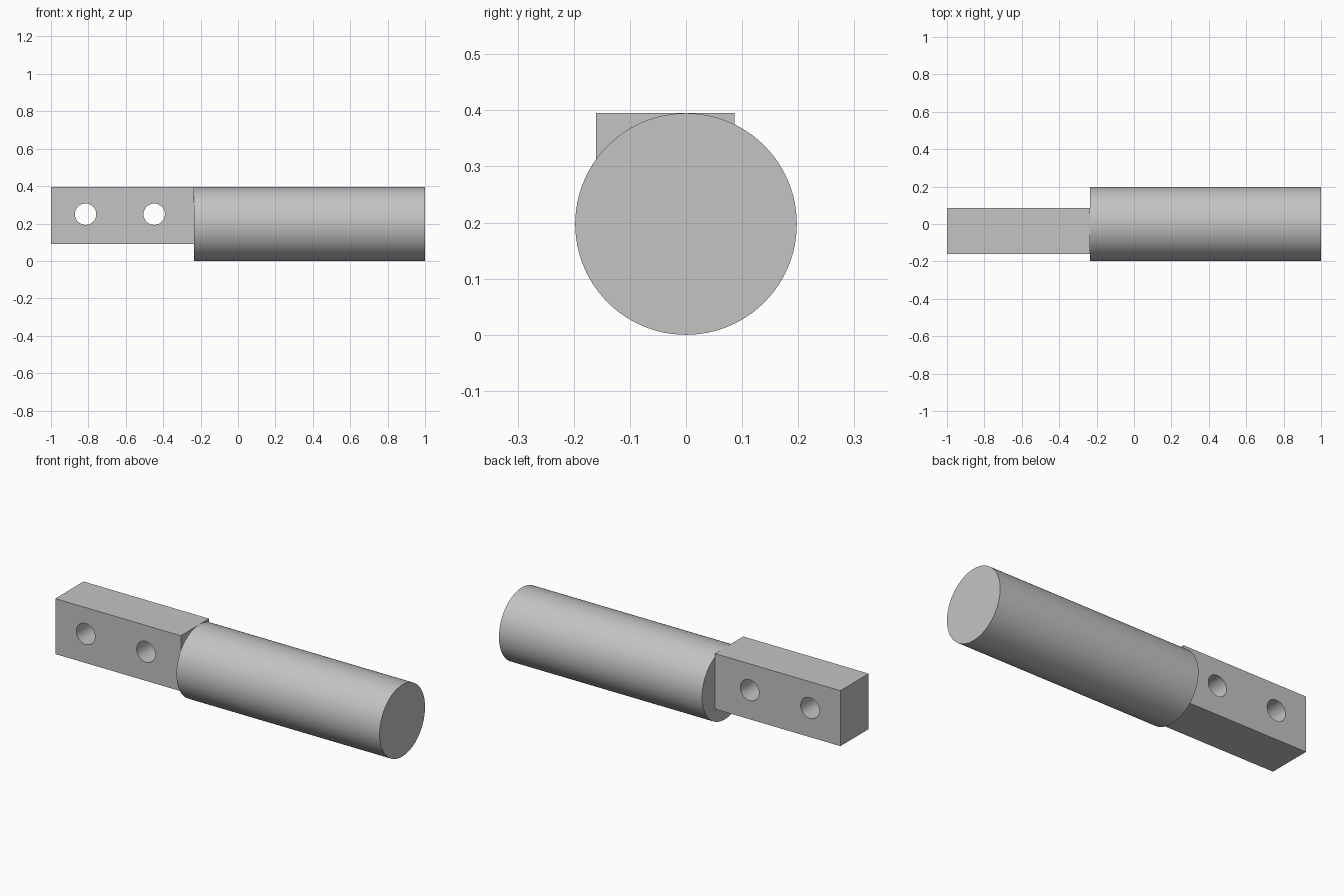
import bpy
from math import pi, radians

default = bpy.data.objects.get("Cube")
if default:
    bpy.data.objects.remove(default, do_unlink=True)

# Single grey material
grey = bpy.data.materials.new("plain grey")
grey.use_nodes = True
colour = (0.55, 0.55, 0.55, 1)
grey.diffuse_color = colour
grey.node_tree.nodes["Principled BSDF"].inputs["Base Color"].default_value = colour

RADIUS = 0.1975
SHOULDER = -0.236  # where the bar meets the round shaft


def finish(obj, name):
    obj.name = name
    obj.data.materials.clear()
    obj.data.materials.append(grey)
    bpy.ops.object.select_all(action="DESELECT")
    obj.select_set(True)
    bpy.context.view_layer.objects.active = obj
    bpy.ops.object.shade_smooth_by_angle(angle=radians(30))


def cylinder(radius, length, location, rotation):
    bpy.ops.mesh.primitive_cylinder_add(vertices=96, radius=radius, depth=length,
                                        location=location, rotation=rotation)
    return bpy.context.object


# Round shaft lying along x
shaft = cylinder(RADIUS, 1 - SHOULDER, ((1 + SHOULDER) / 2, 0, RADIUS), (0, pi / 2, 0))
finish(shaft, "round_shaft")

# Square bar, set off centre and flush with the top of the shaft
low, high = (-1, -0.16, 0.09), (SHOULDER, 0.086, 2 * RADIUS)
bpy.ops.mesh.primitive_cube_add(size=1, location=[(a + b) / 2 for a, b in zip(low, high)])
bar = bpy.context.object
bar.scale = [b - a for a, b in zip(low, high)]
bpy.ops.object.transform_apply(location=False, rotation=False, scale=True)

# Two bolt holes through the bar
for x in (-0.815, -0.448):
    cutter = cylinder(0.057, 1, (x, 0, 0.25), (pi / 2, 0, 0))
    cutter.hide_render = True
    cut = bar.modifiers.new("bolt hole", "BOOLEAN")
    cut.operation = "DIFFERENCE"
    cut.solver = "EXACT"
    cut.object = cutter
    bpy.context.view_layer.objects.active = bar
    bpy.ops.object.modifier_apply(modifier=cut.name)
    bpy.data.objects.remove(cutter, do_unlink=True)
finish(bar, "drilled_bar")
